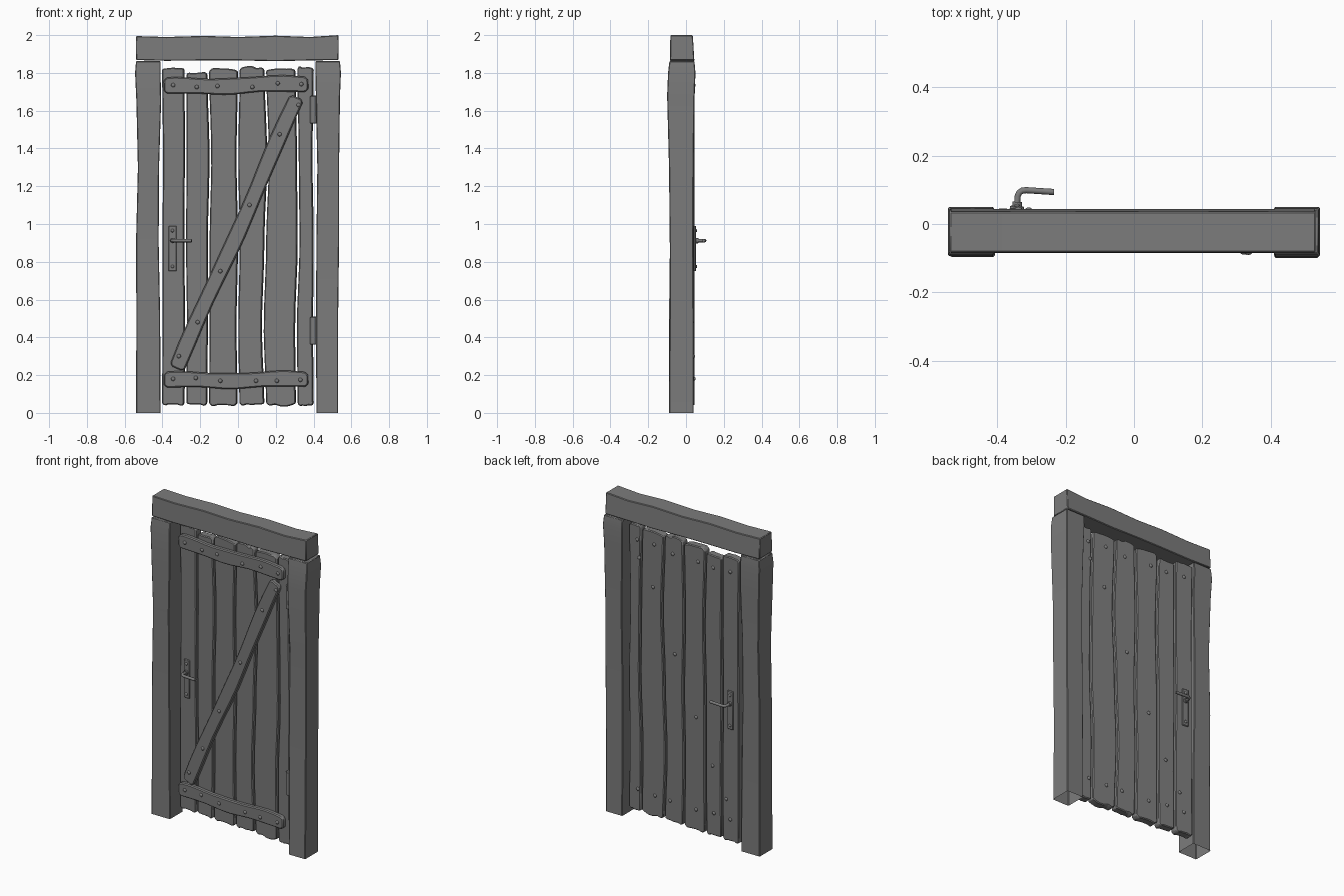
import bpy, bmesh, math, random
from mathutils import Matrix, Vector

random.seed(4)
if "Cube" in bpy.data.objects:
    bpy.data.objects.remove(bpy.data.objects["Cube"])

grey = bpy.data.materials.new("weathered_grey")
grey.use_nodes = True
grey.diffuse_color = (0.2, 0.2, 0.2, 1)
grey.node_tree.nodes["Principled BSDF"].inputs["Base Color"].default_value = (0.2, 0.2, 0.2, 1)

# The door leaf stands slightly ajar
AJAR = Matrix.Rotation(-0.066, 4, 'Z')
FRONT, BACK = -0.03, 0.02


def finish(name, bm, bevel=0, matrix=Matrix(), angle=35):
    bmesh.ops.recalc_face_normals(bm, faces=bm.faces)
    mesh = bpy.data.meshes.new(name)
    bm.to_mesh(mesh)
    bm.free()
    obj = bpy.data.objects.new(name, mesh)
    bpy.context.collection.objects.link(obj)
    mesh.materials.append(grey)
    obj.matrix_world = matrix
    if bevel:
        mod = obj.modifiers.new("worn_edges", 'BEVEL')
        mod.width, mod.segments, mod.limit_method = bevel, 1, 'ANGLE'
    bpy.ops.object.select_all(action='DESELECT')
    obj.select_set(True)
    bpy.context.view_layer.objects.active = obj
    bpy.ops.object.shade_smooth_by_angle(angle=math.radians(angle))
    return obj


def prism(name, outline, y0, y1, bevel=0.005):
    bm = bmesh.new()
    face = bm.faces.new([bm.verts.new((x, y0, z)) for x, z in outline])
    ext = bmesh.ops.extrude_face_region(bm, geom=[face])
    verts = [v for v in ext["geom"] if isinstance(v, bmesh.types.BMVert)]
    bmesh.ops.translate(bm, verts=verts, vec=(0, y1 - y0, 0))
    return finish(name, bm, bevel, AJAR)


def loft(name, rings, caps):
    bm = bmesh.new()
    loops = [[bm.verts.new(p) for p in ring] for ring in rings]
    for a, b in zip(loops, loops[1:]):
        for i in range(4):
            j = (i + 1) % 4
            bm.faces.new((a[i], a[j], b[j], b[i]))
    for k in caps:
        bm.faces.new(loops[k])
    return finish(name, bm, 0.004)


def post(name, stations):
    # Open at the foot, closed at the head
    loft(name, [[(x0, y0, z), (x1, y0, z), (x1, y1, z), (x0, y1, z)]
                for z, x0, x1, y0, y1 in stations], [-1])


# Door frame
post("right_post", [(0, -.54, -.41, -.09, .04), (.5, -.538, -.412, -.09, .038),
                    (.9, -.54, -.42, -.085, .04), (1.3, -.53, -.418, -.09, .04),
                    (1.65, -.538, -.407, -.096, .045), (1.8, -.545, -.41, -.093, .05),
                    (1.862, -.54, -.41, -.088, .045)])
post("left_post", [(0, .415, .53, -.09, .04), (.5, .413, .53, -.086, .04),
                   (.9, .415, .535, -.086, .038), (1.3, .42, .535, -.09, .04),
                   (1.68, .412, .54, -.1, .045), (1.8, .41, .545, -.095, .05),
                   (1.862, .41, .54, -.088, .045)])
beam = [(-.54, 1.868, 1.995), (-.38, 1.864, 1.99), (-.18, 1.866, 1.996), (0, 1.866, 1.99),
        (.2, 1.862, 1.997), (.38, 1.866, 1.99), (.532, 1.868, 2.0)]
loft("top_beam", [[(x, -.085, z0), (x, -.083, z1), (x, .036, z1), (x, .044, z0)]
                  for x, z0, z1 in beam], [0, -1])

# Planks between wavy gaps
HEIGHTS = (.04, .45, .9, 1.35, 1.83)
GAPS = [(-.407, -.405, -.405, -.402, -.407), (-.278, -.275, -.28, -.277, -.278),
        (-.158, -.155, -.155, -.146, -.158), (.003, -.003, .005, -.003, .005),
        (.145, .132, .145, .16, .145), (.312, .308, .322, .318, .31),
        (.407, .403, .407, .4, .407)]
TOPS = (1.835, 1.81, 1.825, 1.835, 1.828, 1.835)


def gap_at(gap, z):
    for k in range(4):
        if z <= HEIGHTS[k + 1] or k == 3:
            t = min(max((z - HEIGHTS[k]) / (HEIGHTS[k + 1] - HEIGHTS[k]), 0), 1)
            t = t * t * (3 - 2 * t)
            return gap[k] + (gap[k + 1] - gap[k]) * t


for i, top in enumerate(TOPS):
    def side(g, s, z):
        return gap_at(GAPS[g], z) + s * .006
    low, rows = .035, 14
    zs = [low + .015 + (top - low - .03) * r / rows for r in range(rows + 1)]
    right = [(side(i + 1, -1, z), z) for z in zs]
    left = [(side(i, 1, z), z) for z in reversed(zs)]
    head = [(right[-1][0] + (left[0][0] - right[-1][0]) * t, top + random.uniform(-.012, .002))
            for t in (.12, .3, .5, .7, .88)]
    foot = [(left[-1][0] + (right[0][0] - left[-1][0]) * t, low + random.uniform(-.002, .012))
            for t in (.12, .3, .5, .7, .88)]
    prism(f"plank_{i + 1}", right + head + left + foot, FRONT, BACK)


# Battens and diagonal brace
def brace(name, start, end, half, wave, phase):
    a, b = Vector(start), Vector(end)
    d = (b - a).normalized()
    n = Vector((-d.y, d.x))
    length = (b - a).length
    steps = [0, .006, .02] + [length * k / 12 for k in range(1, 12)]
    steps += [length - .02, length - .006, length]
    upper, lower = [], []
    for s in steps:
        edge = min(s, length - s)
        h = half * (.55 if edge < .003 else .85 if edge < .01 else 1)
        mid = a + d * s + n * wave * math.sin(phase + 9 * s / length)
        h += .002 * math.sin(17 * s / length)
        upper.append(mid + n * h)
        lower.append(mid - n * h)
    prism(name, lower + upper[::-1], FRONT - .03, FRONT + .001, .006)


brace("top_batten", (-.39, 1.727), (.375, 1.742), .042, .006, 1)
brace("bottom_batten", (-.39, .172), (.375, .177), .041, .006, .5)
brace("diagonal_brace", (-.322, .235), (.318, 1.67), .041, .005, 0)

# Bolt heads on both sides
BOLTS = [(-.34, 1.735), (-.215, 1.725), (-.105, 1.73), (.08, 1.725), (.215, 1.745), (.34, 1.74),
         (-.34, .18), (-.22, .185), (-.09, .17), (.1, .17), (.21, .17), (.335, .175),
         (.325, 1.63), (.225, 1.475), (.065, 1.1), (-.09, .75), (-.21, .48), (-.31, .3)]


def domes(name, spots, radius, layers):
    bm = bmesh.new()
    for x, z in spots:
        for y in layers:
            m = Matrix.Translation((x, y, z)) @ Matrix.Diagonal((1, .75, 1, 1))
            bmesh.ops.create_uvsphere(bm, u_segments=12, v_segments=8, radius=radius, matrix=m)
    finish(name, bm, 0, AJAR, 60)


domes("bolt_heads", BOLTS, .011, (FRONT - .03, BACK))

# Lever handles with plates, one per side
for label, face, out in (("front", FRONT, -1), ("back", BACK, 1)):
    plate = [(-.366, .75), (-.324, .75), (-.324, .99), (-.366, .99)]
    prism(f"{label}_handle_plate", plate, face - out * .001, face + out * .01, .003)
    domes(f"{label}_plate_screws", [(-.345, .775), (-.345, .965)], .009, (face + out * .01,))
    curve = bpy.data.curves.new(f"{label}_handle", 'CURVE')
    curve.dimensions = '3D'
    curve.bevel_depth, curve.bevel_resolution, curve.use_fill_caps = .009, 2, True
    spline = curve.splines.new('POLY')
    path = [(-.345, 0), (-.345, .04), (-.341, .05), (-.333, .056), (-.322, .058), (-.24, .058)]
    spline.points.add(len(path) - 1)
    for p, (x, y) in zip(spline.points, path):
        p.co = (x, face + out * y, .912, 1)
    lever = bpy.data.objects.new(f"{label}_handle", curve)
    bpy.context.collection.objects.link(lever)
    curve.materials.append(grey)
    lever.matrix_world = AJAR
    bm = bmesh.new()
    spin = Matrix.Translation((-.345, face + out * .014, .912)) @ Matrix.Rotation(math.pi / 2, 4, 'X')
    bmesh.ops.create_cone(bm, cap_ends=True, segments=16, radius1=.014, radius2=.014,
                          depth=.016, matrix=spin)
    finish(f"{label}_handle_collar", bm, 0, AJAR)

# Hinge barrels
for label, z in (("upper", 1.605), ("lower", .435)):
    bm = bmesh.new()
    bmesh.ops.create_cone(bm, cap_ends=True, segments=16, radius1=.018, radius2=.018,
                          depth=.148, matrix=Matrix.Translation((.4, -.065, z)))
    finish(f"{label}_hinge", bm, .004)
